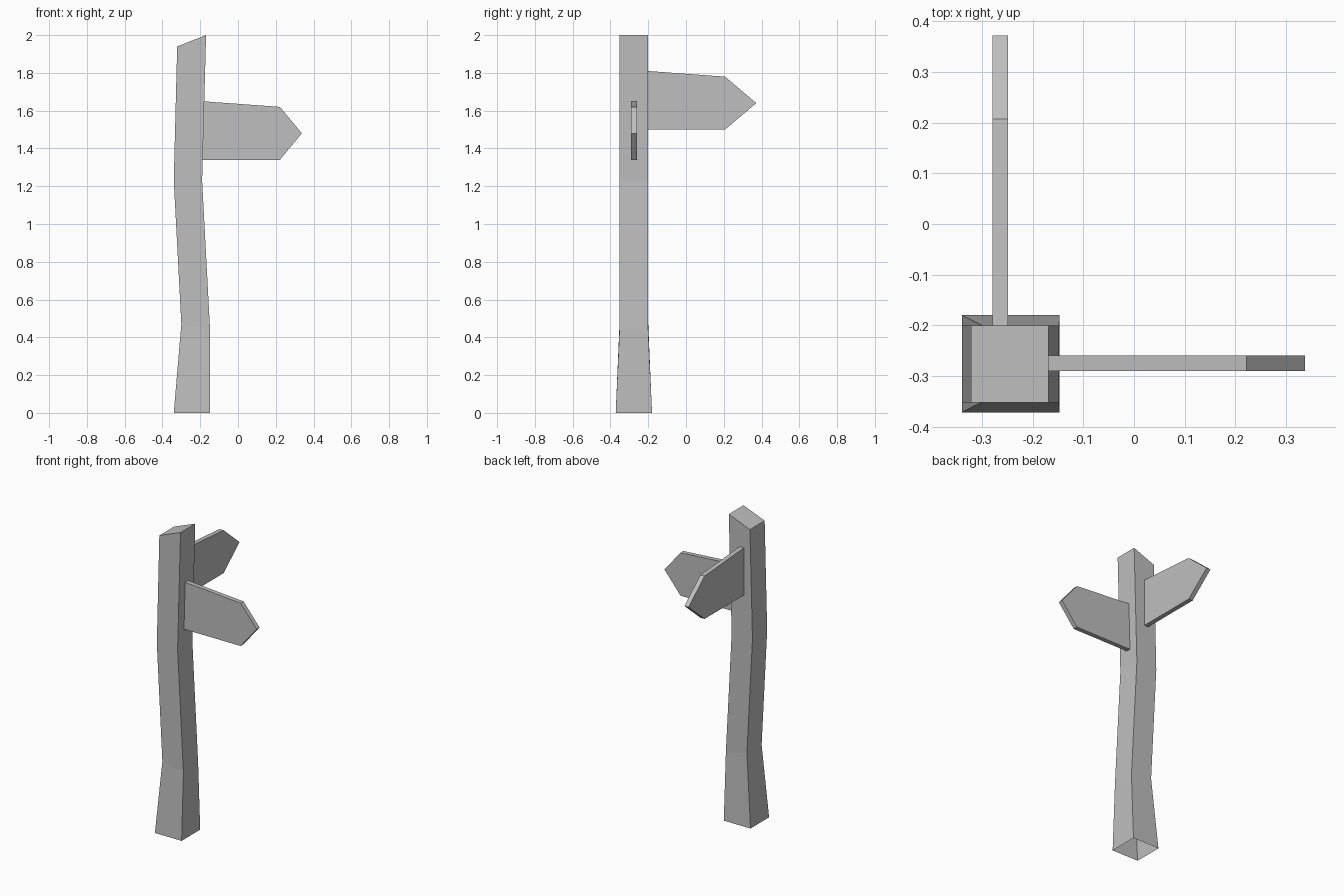
import bpy, bmesh
from mathutils import Matrix

cube = bpy.data.objects.get("Cube")
if cube:
    bpy.data.objects.remove(cube, do_unlink=True)

grey = bpy.data.materials.new("plain grey")
grey.use_nodes = True
COLOR = (0.52, 0.52, 0.52, 1)
grey.diffuse_color = COLOR
grey.node_tree.nodes["Principled BSDF"].inputs["Base Color"].default_value = COLOR


def finish(name, bm):
    bmesh.ops.recalc_face_normals(bm, faces=bm.faces)
    mesh = bpy.data.meshes.new(name)
    bm.to_mesh(mesh)
    bm.free()
    mesh.materials.append(grey)
    obj = bpy.data.objects.new(name, mesh)
    bpy.context.collection.objects.link(obj)
    return obj


def build_post(name, rings, y_mid):
    """Crooked four-sided post, capped on top and open underneath."""
    bm = bmesh.new()
    loops = []
    for left, left_z, right, right_z, half in rings:
        loops.append([bm.verts.new(co) for co in (
            (left, y_mid - half, left_z), (right, y_mid - half, right_z),
            (right, y_mid + half, right_z), (left, y_mid + half, left_z))])
    for low, high in zip(loops, loops[1:]):
        for i in range(4):
            j = (i + 1) % 4
            bm.faces.new((low[i], low[j], high[j], high[i]))
    bm.faces.new(loops[-1])
    return finish(name, bm)


def build_board(name, outline, matrix, thickness=0.03):
    """Pointed plank: outline of (length, height), thickened both ways."""
    bm = bmesh.new()
    face = bm.faces.new([bm.verts.new((u, -thickness / 2, z)) for u, z in outline])
    out = bmesh.ops.extrude_face_region(bm, geom=[face])
    moved = [v for v in out["geom"] if isinstance(v, bmesh.types.BMVert)]
    bmesh.ops.translate(bm, verts=moved, vec=(0, thickness, 0))
    bm.transform(matrix)
    return finish(name, bm)


# Post: left x, left z, right x, right z, half depth
build_post("post", [
    (-0.34, 0, -0.147, 0, 0.096),
    (-0.30, 0.47, -0.148, 0.44, 0.076),
    (-0.34, 1.23, -0.19, 1.23, 0.076),
    (-0.322, 1.94, -0.169, 2.0, 0.076),
], -0.276)

# Board pointing to the side
build_board("side_board",
            [(-0.19, 1.34), (0.222, 1.34), (0.338, 1.48), (0.222, 1.62), (-0.19, 1.65)],
            Matrix.Translation((0, -0.275, 0)))

# Board pointing to the back
build_board("back_board",
            [(-0.202, 1.50), (0.207, 1.50), (0.372, 1.64), (0.207, 1.78), (-0.202, 1.81)],
            Matrix.Translation((-0.264, 0, 0)) @ Matrix.Rotation(1.5707963, 4, "Z"))
